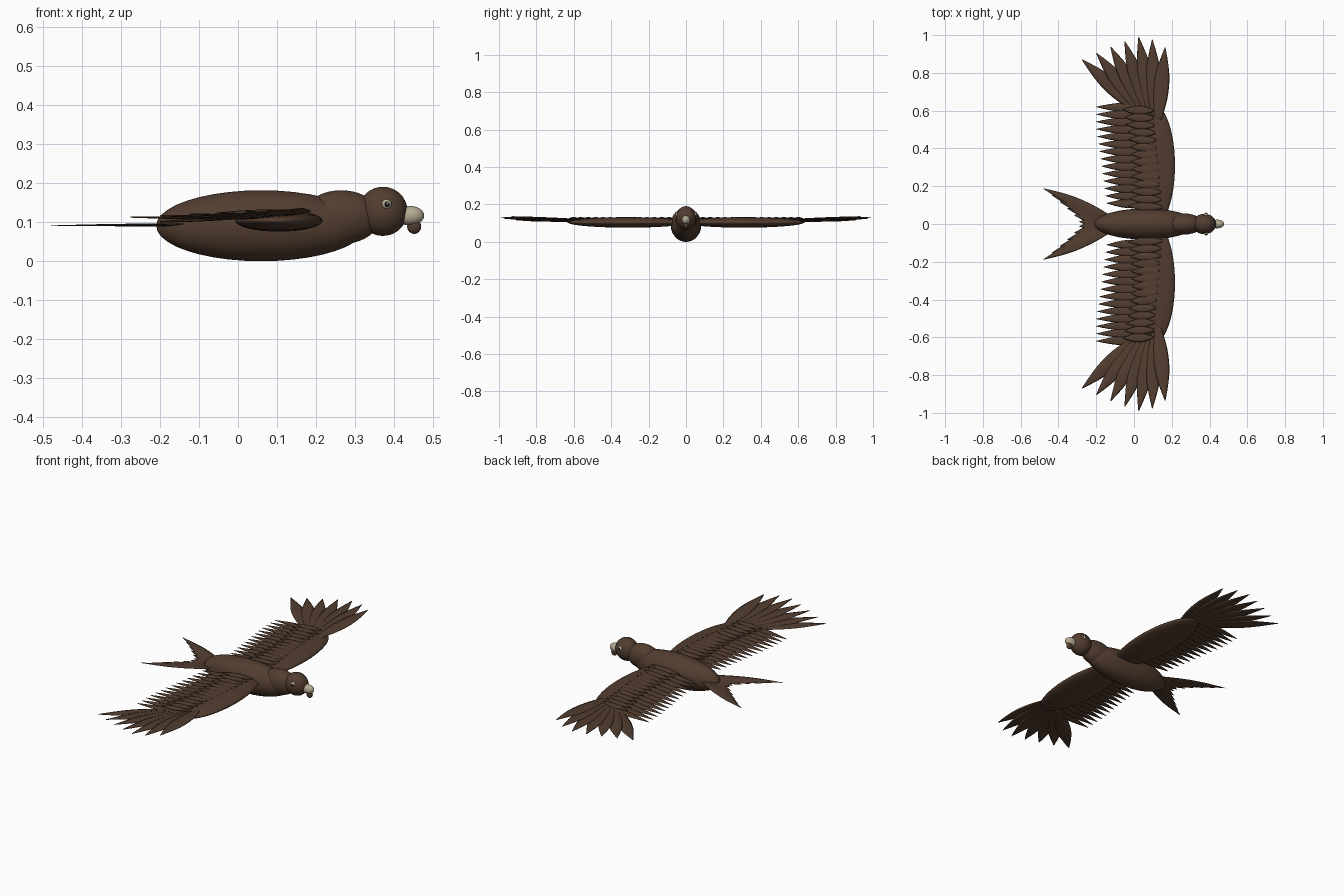
import bpy, bmesh, math
from mathutils import Vector, Matrix

cube = bpy.data.objects.get("Cube")
if cube:
    bpy.data.objects.remove(cube)


def material(name, color):
    m = bpy.data.materials.new(name)
    m.use_nodes = True
    m.diffuse_color = (*color, 1)
    m.node_tree.nodes["Principled BSDF"].inputs["Base Color"].default_value = (*color, 1)
    return m


brown = material("dark brown", (0.085, 0.047, 0.029))
horn = material("pale horn", (0.46, 0.41, 0.29))
black = material("black", (0.01, 0.01, 0.01))


def finish(bm, name, mat):
    bmesh.ops.recalc_face_normals(bm, faces=bm.faces)
    for f in bm.faces:
        f.smooth = True
    me = bpy.data.meshes.new(name)
    bm.to_mesh(me)
    bm.free()
    me.materials.append(mat)
    ob = bpy.data.objects.new(name, me)
    bpy.context.collection.objects.link(ob)
    return ob


def ellipsoid(name, center, radii, mat, segs=40):
    bm = bmesh.new()
    bmesh.ops.create_uvsphere(bm, u_segments=segs, v_segments=segs // 2, radius=1,
                              matrix=Matrix.Translation(center) @ Matrix.Diagonal((*radii, 1)))
    return finish(bm, name, mat)


# Half widths of a feather from quill to tip
WIDTHS = [0.3, 0.55, 0.78, 0.93, 1, 0.98, 0.86, 0.64, 0.36, 0.04]


def feather(bm, base, tip, width, thick):
    """Lens-shaped blade running from base to tip."""
    base, tip = Vector(base), Vector(tip)
    side = (tip - base).cross(Vector((0, 0, 1))).normalized()
    rings = []
    for i, w in enumerate(WIDTHS):
        c = base.lerp(tip, i / (len(WIDTHS) - 1))
        ring = []
        for k in range(8):
            a = math.tau * k / 8
            p = c + side * (math.cos(a) * w * width / 2)
            p.z += math.sin(a) * thick / 2 * (0.3 + 0.7 * w)
            ring.append(bm.verts.new(p))
        rings.append(ring)
    for r, s in zip(rings, rings[1:]):
        for k in range(8):
            bm.faces.new((r[k], r[(k + 1) % 8], s[(k + 1) % 8], s[k]))
    bm.faces.new(rings[0])
    bm.faces.new(rings[-1])


def mix(a, b, t):
    return a + (b - a) * t


# Body, neck and head
ellipsoid("body", (0.06, 0, 0.091), (0.27, 0.082, 0.091), brown)
ellipsoid("neck", (0.265, 0, 0.113), (0.1, 0.056, 0.069), brown)
ellipsoid("head", (0.372, 0, 0.128), (0.063, 0.054, 0.063), brown)

# Beak
ellipsoid("upper_beak", (0.44, 0, 0.117), (0.038, 0.023, 0.025), horn, 24)
ellipsoid("lower_beak", (0.452, 0, 0.089), (0.018, 0.013, 0.019), brown, 24)

for label, s in (("front", -1), ("back", 1)):
    # Eye
    ellipsoid(label + "_eye", (0.381, s * 0.047, 0.146), (0.013, 0.011, 0.013), horn, 20)
    ellipsoid(label + "_pupil", (0.382, s * 0.053, 0.146), (0.008, 0.007, 0.008), black, 16)
    ellipsoid(label + "_eye_glint", (0.384, s * 0.059, 0.148), (0.003, 0.002, 0.003), horn, 12)

    # Wing arm
    ellipsoid(label + "_wing_arm", (0.105, s * 0.31, 0.104), (0.112, 0.32, 0.028), brown, 48)

    # Long flight feathers along the trailing edge
    bm = bmesh.new()
    n = 14
    for i in range(n):
        t = i / (n - 1)
        y = mix(0.105, 0.615, t)
        tip_x = mix(-0.145, -0.2, min(1, t * 1.3))
        feather(bm, (0.1, s * y, 0.118), (tip_x, s * (y + 0.005), mix(0.106, 0.1, t)), 0.048, 0.009)
    finish(bm, label + "_secondaries", brown)

    # Short feathers overlapping the long ones
    bm = bmesh.new()
    for i in range(n):
        t = i / (n - 1)
        y = mix(0.09, 0.6, t)
        bow = 0.03 * math.sin(math.pi * t)
        feather(bm, (mix(0.15, 0.1, t), s * y, 0.13), (mix(-0.03, -0.06, t) + bow, s * (y + 0.005), 0.122),
                0.046, 0.01)
    finish(bm, label + "_coverts", brown)

    # Fan of feathers at the wing tip
    bm = bmesh.new()
    n = 7
    for i in range(n):
        t = i / (n - 1)
        tip_x = mix(0.165, -0.275, t ** 1.04)
        tip_y = 0.99 - 0.055 * ((t - 0.33) / 0.33) ** 2 if t < 0.33 else 0.99 - 0.12 * ((t - 0.33) / 0.67) ** 1.2
        base = (mix(0.125, 0.05, t), s * mix(0.53, 0.58, t), mix(0.118, 0.11, t))
        feather(bm, base, (tip_x, s * tip_y, mix(0.136, 0.113, t)), 0.082, 0.008)
    finish(bm, label + "_primaries", brown)

    # Half of the forked tail
    bm = bmesh.new()
    n = 6
    for i in range(n):
        t = i / (n - 1)
        tip = (mix(-0.29, -0.48, t ** 1.2), s * mix(0.012, 0.188, t), 0.091)
        feather(bm, (-0.12, s * mix(0.005, 0.035, t), 0.091 + 0.001 * i), tip, 0.05, 0.005)
    finish(bm, label + "_tail_feathers", brown)
